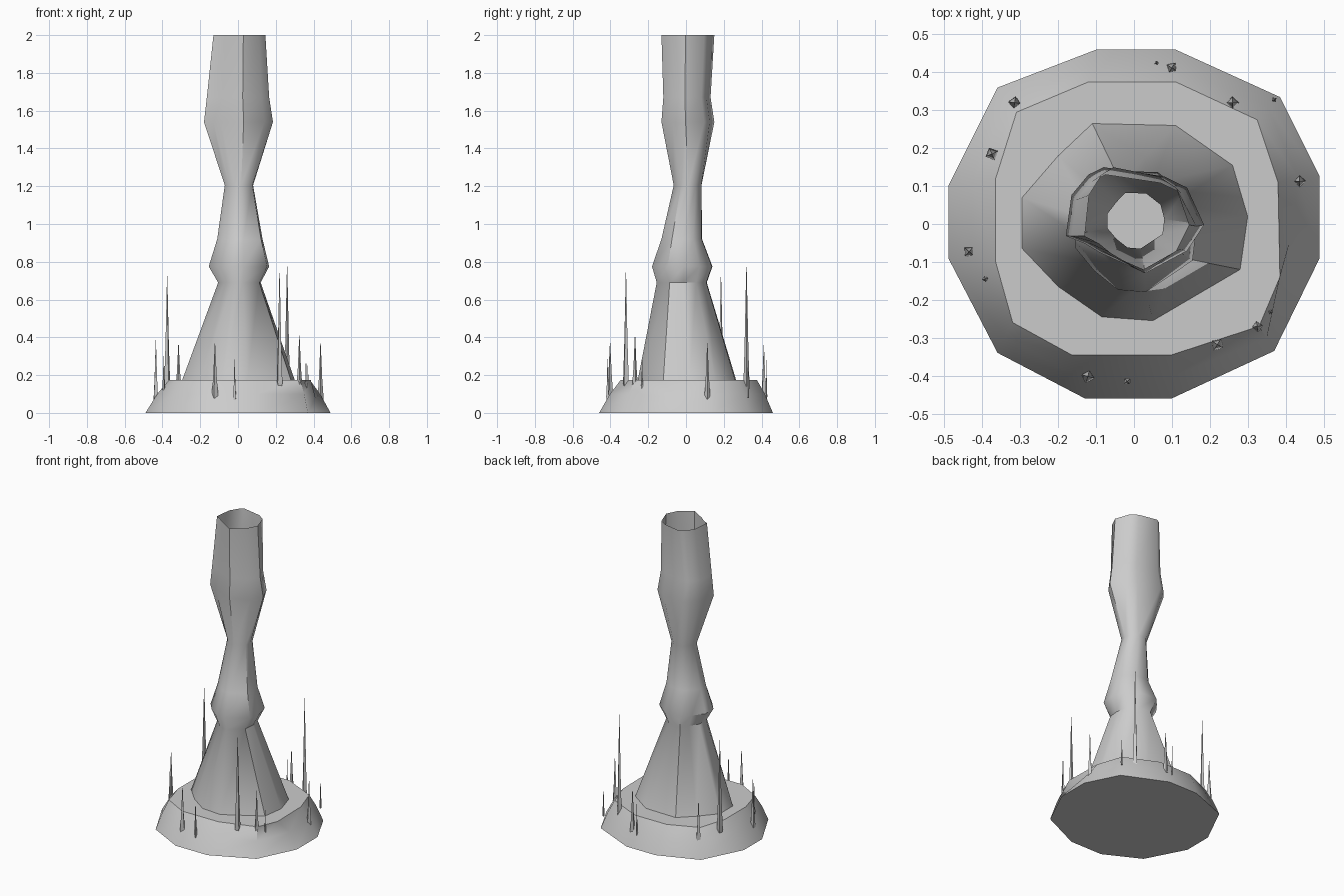
import bpy, bmesh, math

if "Cube" in bpy.data.objects:
    bpy.data.objects.remove(bpy.data.objects["Cube"])


def make_object(name, rings, cap_bottom=False, cap_top=False, angle=40):
    """Skin a stack of rings (counter-clockwise point lists) into a mesh."""
    bm = bmesh.new()
    loops = [[bm.verts.new(p) for p in ring] for ring in rings]
    for low, high in zip(loops, loops[1:]):
        n = len(low)
        for i in range(n):
            j = (i + 1) % n
            bm.faces.new((low[i], low[j], high[j], high[i]))
    if cap_bottom:
        bm.faces.new(loops[0][::-1])
    if cap_top:
        bm.faces.new(loops[-1])
    mesh = bpy.data.meshes.new(name)
    bm.to_mesh(mesh)
    bm.free()
    obj = bpy.data.objects.new(name, mesh)
    bpy.context.collection.objects.link(obj)
    bpy.ops.object.select_all(action='DESELECT')
    obj.select_set(True)
    bpy.context.view_layer.objects.active = obj
    bpy.ops.object.shade_smooth_by_angle(angle=math.radians(angle))
    return obj


def fit(shape, z, x0, x1, y0, y1):
    """Stretch an outline to the given bounds at height z."""
    xs, ys = [p[0] for p in shape], [p[1] for p in shape]
    sx = (x1 - x0) / (max(xs) - min(xs))
    sy = (y1 - y0) / (max(ys) - min(ys))
    return [(x0 + (x - min(xs)) * sx, y0 + (y - min(ys)) * sy, z) for x, y in shape]


# Irregular rock-like base with a flat top
ground = [(.49, -.09), (.49, .125), (.385, .335), (.11, .46), (-.10, .46), (-.36, .36),
          (-.49, .10), (-.49, -.09), (-.36, -.34), (-.13, -.46), (.10, -.46), (.37, -.335)]
rim = [(.385, -.14), (.38, .11), (.325, .275), (.11, .375), (-.12, .375), (-.31, .295),
       (-.365, .12), (-.365, -.10), (-.32, -.26), (-.165, -.345), (.10, -.345), (.33, -.27)]
middle = [((a + c) / 2, (b + d) / 2, .1) for (a, b), (c, d) in zip(ground, rim)]
middle[0] = (.41, -.05, .08)  # dent in the right side
make_object("base", [[(x, y, 0) for x, y in ground], middle,
                     [(x, y, .175) for x, y in rim]], True, True, 50)

# Hollow shaft, open at the top
foot = [(.30, .02), (.26, .155), (.11, .26), (-.11, .265), (-.20, .18), (-.295, .07),
        (-.295, -.065), (-.20, -.165), (-.085, -.245), (.05, -.255), (.28, -.12)]
bulge = [(.185, 0), (.14, .10), (.08, .13), (-.08, .155), (-.12, .135), (-.165, .08),
         (-.18, -.03), (-.13, -.05), (-.09, -.075), (.03, -.13), (.14, -.07)]
make_object("shaft", [
    fit(foot, .175, -.295, .30, -.255, .265),
    fit(foot, .69, -.105, .12, -.155, .11),
    fit(foot, .775, -.155, .165, -.18, .14),
    fit(foot, .92, -.11, .13, -.13, .085),
    fit(foot, 1.205, -.07, .08, -.065, .082),
    fit(bulge, 1.54, -.18, .185, -.13, .15),
    fit(bulge, 1.67, -.165, .165, -.12, .13),
    fit(bulge, 2.0, -.13, .145, -.13, .15)], angle=45)

# Thin spikes around the base: x, y, bottom z, tip z, radius
spikes = [(.26, .32, .04, .775, .019), (.22, -.318, .14, .75, .018),
          (-.375, .185, .12, .725, .018), (-.315, .32, .10, .365, .017),
          (-.435, -.073, .05, .385, .016), (-.393, -.145, .12, .30, .008),
          (-.122, -.402, .07, .37, .018), (-.018, -.415, .065, .285, .010),
          (.325, -.27, .13, .41, .015), (.36, -.232, .12, .28, .006),
          (.37, .328, .08, .25, .007), (.437, .113, .06, .37, .016),
          (.10, .412, .07, .36, .016), (.06, .425, .07, .28, .006)]
for k, (x, y, z0, z1, r) in enumerate(spikes):
    def section(z, radius):
        turns = [k + i * math.tau / 4 for i in range(4)]
        return [(x + radius * math.cos(t), y + radius * math.sin(t), z) for t in turns]
    make_object(f"spike_{k + 1}", [section(z0, r * .8), section(z0 + .02, r),
                                   section(z0 + .4 * (z1 - z0), r * .55),
                                   section(z1, .001)], True, True, 30)
